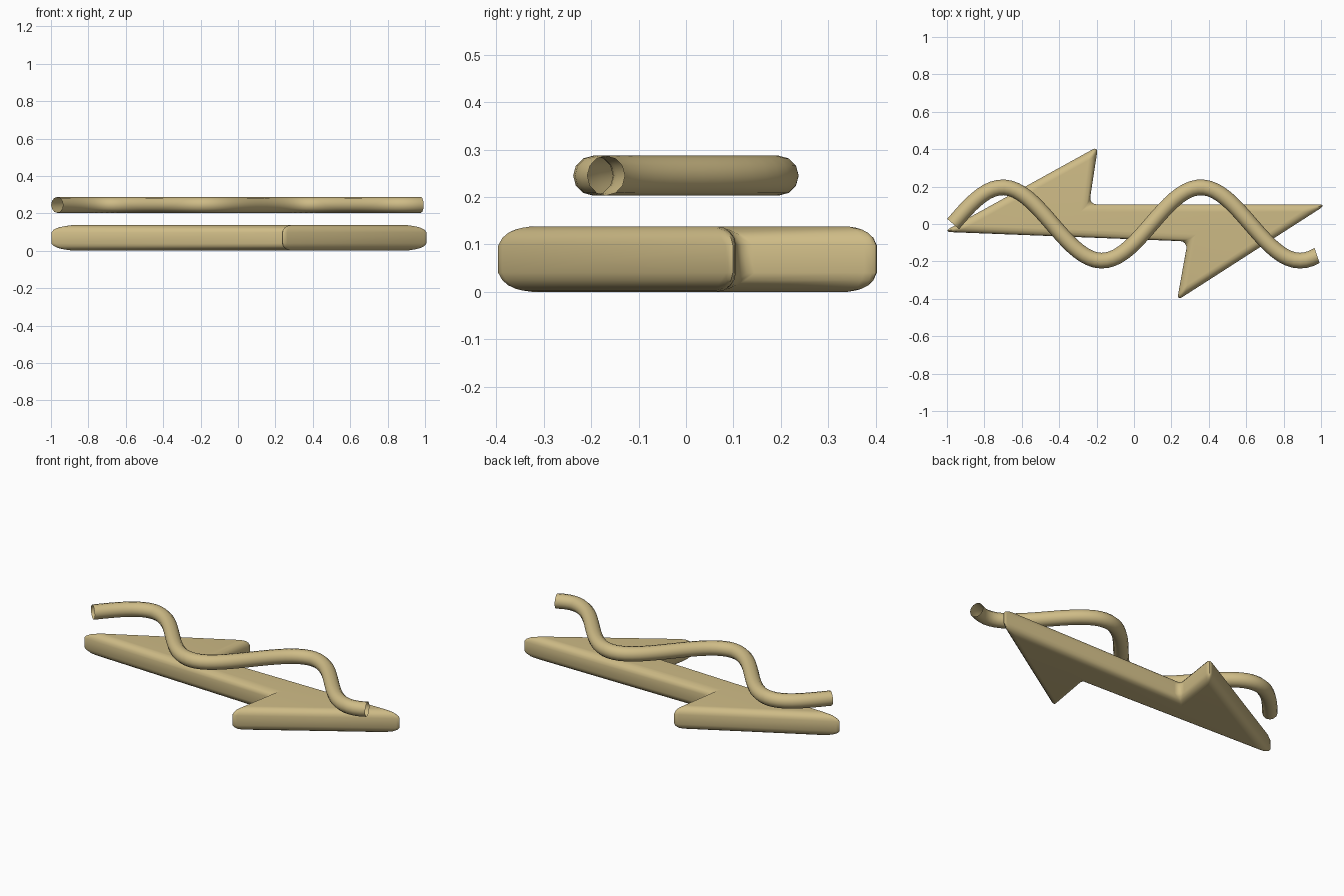
import bpy, bmesh, math

if "Cube" in bpy.data.objects:
    bpy.data.objects.remove(bpy.data.objects["Cube"])

gold = bpy.data.materials.new("pale gold")
gold.diffuse_color = (0.62, 0.50, 0.24, 1)
gold.use_nodes = True
gold.node_tree.nodes["Principled BSDF"].inputs["Base Color"].default_value = gold.diffuse_color


def finish(obj, angle):
    bpy.ops.object.select_all(action='DESELECT')
    obj.select_set(True)
    bpy.context.view_layer.objects.active = obj
    bpy.ops.object.shade_smooth_by_angle(angle=math.radians(angle))


def add_mesh(name, bm):
    mesh = bpy.data.meshes.new(name)
    bm.to_mesh(mesh)
    bm.free()
    mesh.materials.append(gold)
    obj = bpy.data.objects.new(name, mesh)
    bpy.context.collection.objects.link(obj)
    return obj


# Lightning bolt: zigzag outline, extruded and rounded on every edge
HEIGHT = 0.138
outline = [(-1.02, -0.042), (0.287, -0.093), (0.23, -0.409),
           (1.03, 0.105), (-0.24, 0.105), (-0.192, 0.415)]
bm = bmesh.new()
base = bm.faces.new([bm.verts.new((x, y, 0)) for x, y in outline])
top = bmesh.ops.extrude_face_region(bm, geom=[base])["geom"]
for v in top:
    if isinstance(v, bmesh.types.BMVert):
        v.co.z = HEIGHT
bmesh.ops.recalc_face_normals(bm, faces=bm.faces)
bmesh.ops.bevel(bm, geom=bm.edges[:], offset=0.04, segments=4,
                profile=0.5, affect='EDGES', clamp_overlap=True)
finish(add_mesh("lightning_bolt", bm), 40)

# Wavy tube: open round pipe swept along a sine wave above the bolt
X0, X1, AMP, WAVE, Z, RADIUS = -0.967, 0.979, 0.196, 1.06, 0.245, 0.042
STEPS, SIDES = 64, 12
bm = bmesh.new()
rings = []
for i in range(STEPS + 1):
    x = X0 + (X1 - X0) * i / STEPS
    k = 2 * math.pi / WAVE
    y = AMP * math.sin(k * (x - X0))
    slope = math.atan(AMP * k * math.cos(k * (x - X0)))
    if i == STEPS:
        slope *= 0.6
    ring = []
    for j in range(SIDES):
        a = 2 * math.pi * j / SIDES
        side = RADIUS * math.cos(a)
        ring.append(bm.verts.new((x - side * math.sin(slope),
                                  y + side * math.cos(slope),
                                  Z + RADIUS * math.sin(a))))
    rings.append(ring)
for r, s in zip(rings, rings[1:]):
    for j in range(SIDES):
        n = (j + 1) % SIDES
        bm.faces.new((r[j], r[n], s[n], s[j]))
bmesh.ops.recalc_face_normals(bm, faces=bm.faces)
finish(add_mesh("wavy_tube", bm), 60)
